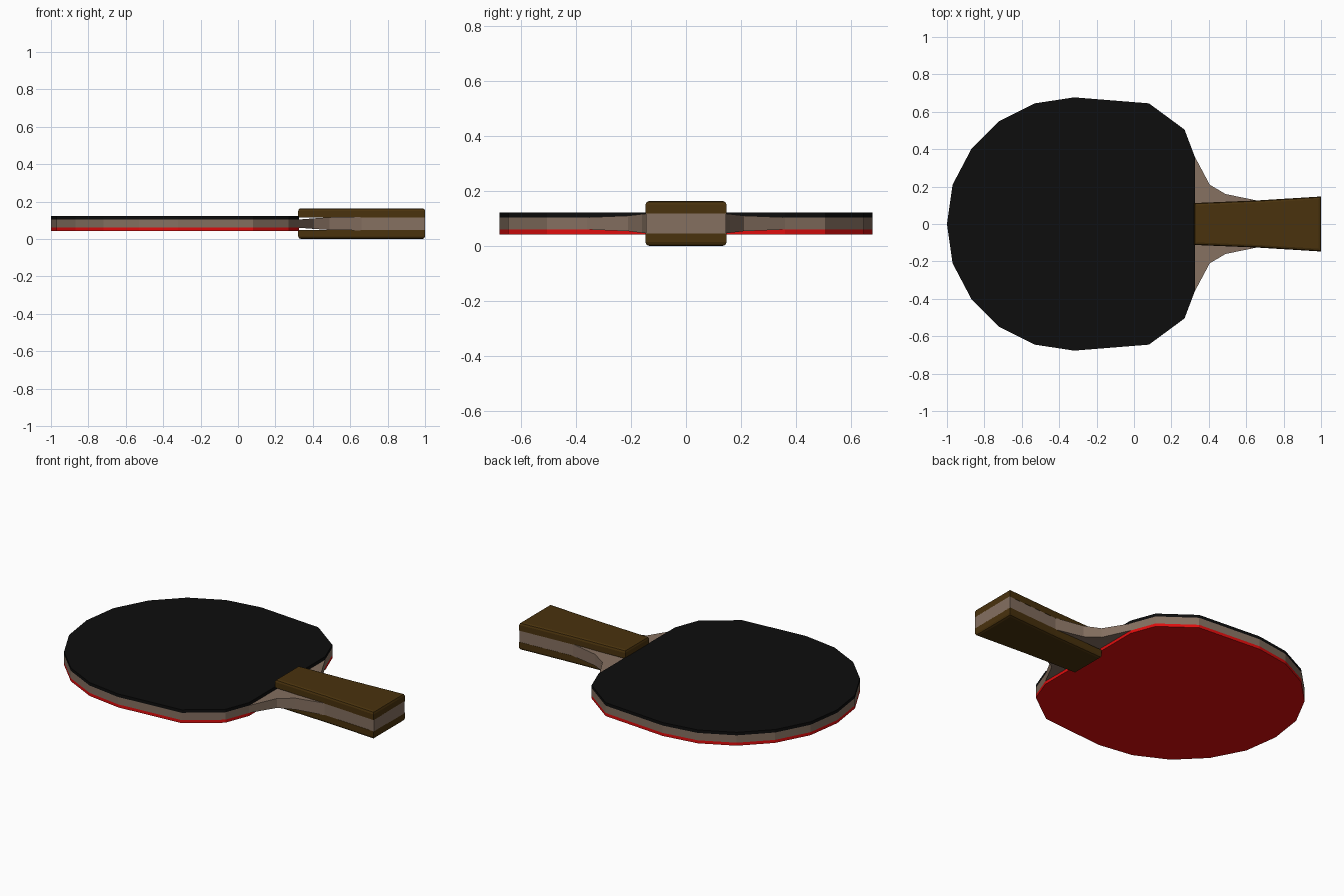
import bpy
import bmesh

cube = bpy.data.objects.get("Cube")
if cube:
    bpy.data.objects.remove(cube, do_unlink=True)


def material(name, rgb):
    mat = bpy.data.materials.new(name)
    mat.use_nodes = True
    mat.diffuse_color = (*rgb, 1)
    bsdf = mat.node_tree.nodes["Principled BSDF"]
    bsdf.inputs["Base Color"].default_value = (*rgb, 1)
    bsdf.inputs["Roughness"].default_value = 0.7
    return mat


wood = material("pale_wood", (0.235, 0.162, 0.118))
brown = material("dark_brown_wood", (0.067, 0.032, 0.004))
black = material("black_rubber", (0.004, 0.004, 0.004))
red = material("red_rubber", (0.75, 0.004, 0.004))


def loft(name, stations, mat):
    """Join box cross-sections (x, half width, bottom, top) along x."""
    bm = bmesh.new()
    rings = []
    for x, w, low, high in stations:
        corners = [(-w, low), (w, low), (w, high), (-w, high)]
        rings.append([bm.verts.new((x, y, z)) for y, z in corners])
    for a, b in zip(rings, rings[1:]):
        for i in range(4):
            j = (i + 1) % 4
            bm.faces.new((a[i], a[j], b[j], b[i]))
    bm.faces.new(rings[0])
    bm.faces.new(rings[-1])
    # Close up the rounded tip, where the section has no width
    bmesh.ops.remove_doubles(bm, verts=bm.verts, dist=0.0005)
    bmesh.ops.recalc_face_normals(bm, faces=bm.faces)
    mesh = bpy.data.meshes.new(name)
    bm.to_mesh(mesh)
    bm.free()
    mesh.materials.append(mat)
    obj = bpy.data.objects.new(name, mesh)
    bpy.context.collection.objects.link(obj)
    return obj


MID = 0.082
# Blade outline: x and half width
blade = [(-1, 0), (-0.97, 0.21), (-0.87, 0.4), (-0.72, 0.55), (-0.53, 0.645),
         (-0.32, 0.677), (0.08, 0.645), (0.27, 0.505), (0.325, 0.36)]
# Neck and handle: x, half width and half thickness
neck = [(0.405, 0.21, 0.028), (0.49, 0.16, 0.034),
        (0.66, 0.125, 0.036), (1.0, 0.146, 0.036)]

# Wooden core, thickening through the neck
core = [(x, w, MID - 0.022, MID + 0.022) for x, w in blade]
core += [(x, w, MID - t, MID + t) for x, w, t in neck]
loft("wooden_core", core, wood)

# Rubber sheets on both faces
loft("top_rubber", [(x, w, MID + 0.022, MID + 0.04) for x, w in blade], black)
loft("bottom_rubber", [(x, w, MID - 0.04, MID - 0.022) for x, w in blade], red)

# Handle grips with rounded outer edges
grip = [(0.322, 0.112), (0.66, 0.126), (1.0, 0.147)]
for name, low, high, outer in (("top_grip", MID + 0.034, 2 * MID, 2 * MID),
                               ("bottom_grip", 0, MID - 0.034, 0)):
    obj = loft(name, [(x, w, low, high) for x, w in grip], brown)
    bm = bmesh.new()
    bm.from_mesh(obj.data)
    rim = [e for e in bm.edges
           if all(abs(v.co.z - outer) < 0.001 for v in e.verts)
           and len({f.normal.z > 0.5 or f.normal.z < -0.5
                    for f in e.link_faces}) == 2]
    bmesh.ops.bevel(bm, geom=rim, offset=0.014, segments=2, profile=0.5,
                    affect="EDGES")
    bm.to_mesh(obj.data)
    bm.free()
